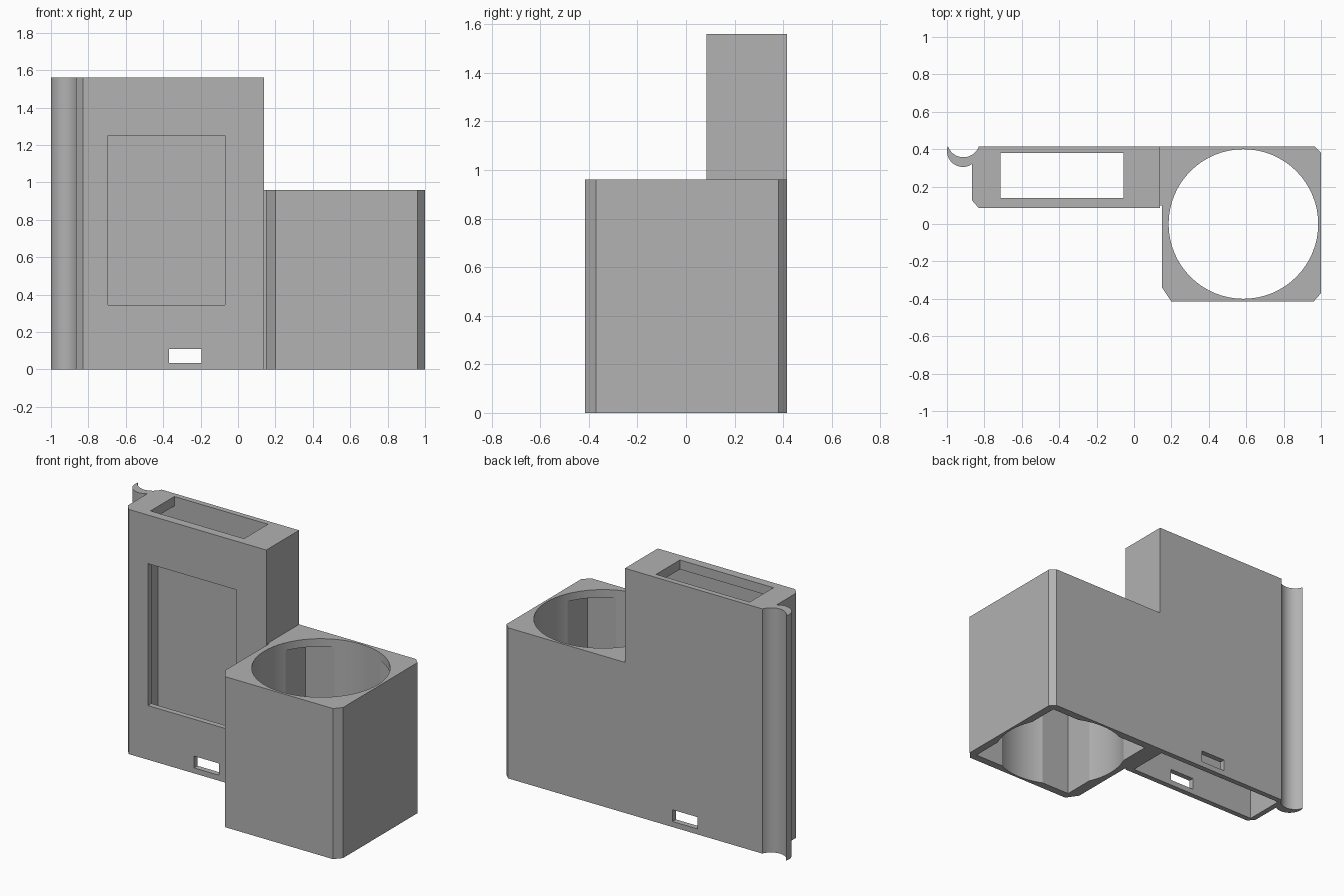
import bpy, bmesh, math

if "Cube" in bpy.data.objects:
    bpy.data.objects.remove(bpy.data.objects["Cube"])

grey = bpy.data.materials.new("plain_grey")
grey.diffuse_color = (0.445, 0.445, 0.445, 1)
grey.use_nodes = True
grey.node_tree.nodes["Principled BSDF"].inputs["Base Color"].default_value = grey.diffuse_color


def prism(name, outline, z0, z1):
    """Extrude a plan outline from z0 to z1."""
    bm = bmesh.new()
    base = bm.faces.new([bm.verts.new((x, y, z0)) for x, y in outline])
    top = bmesh.ops.extrude_face_region(bm, geom=[base])["geom"]
    bmesh.ops.translate(bm, vec=(0, 0, z1 - z0),
                        verts=[v for v in top if isinstance(v, bmesh.types.BMVert)])
    bmesh.ops.recalc_face_normals(bm, faces=bm.faces)
    mesh = bpy.data.meshes.new(name)
    bm.to_mesh(mesh)
    bm.free()
    mesh.materials.append(grey)
    ob = bpy.data.objects.new(name, mesh)
    bpy.context.collection.objects.link(ob)
    return ob


def box(name, x0, x1, y0, y1, z0, z1):
    return prism(name, [(x0, y0), (x1, y0), (x1, y1), (x0, y1)], z0, z1)


def arc(cx, cy, r, a0, a1, n):
    angles = [math.radians(a0 + (a1 - a0) * i / n) for i in range(n + 1)]
    return [(cx + r * math.cos(a), cy + r * math.sin(a)) for a in angles]


def combine(target, other, operation):
    mod = target.modifiers.new("combine", "BOOLEAN")
    mod.operation = operation
    mod.solver = "EXACT"
    mod.object = other
    bpy.context.view_layer.objects.active = target
    bpy.ops.object.modifier_apply(modifier=mod.name)
    bpy.data.objects.remove(other)


# Tall flat case with a curved clip along its back left edge
clip_outer = arc(-0.915, 0.39, 0.085, 163, 306, 20)
clip_inner = arc(-0.912, 0.445, 0.088, 340, 200, 20)
holder = prism("holder_body",
               clip_outer + [(-0.865, 0.125), (-0.83, 0.085), (0.14, 0.085), (0.14, 0.415)]
               + clip_inner, 0, 1.56)

# Lower square cup block with bevelled corners
cup = prism("cup_block",
            [(0.12, 0.1), (0.15, 0.1), (0.15, -0.34), (0.2, -0.415), (0.96, -0.415),
             (1.0, -0.37), (1.0, 0.38), (0.965, 0.415), (0.12, 0.415)], 0, 0.96)
combine(holder, cup, "UNION")

# Case hollow, open below, with a smaller slot through its top
combine(holder, box("case_hollow", -0.83, 0.10, 0.12, 0.38, -0.1, 1.50), "DIFFERENCE")
combine(holder, box("top_slot", -0.715, -0.055, 0.14, 0.38, 1.4, 1.7), "DIFFERENCE")

# Front window, and a small slot through both walls
combine(holder, box("front_window", -0.695, -0.07, 0.0, 0.2, 0.345, 1.25), "DIFFERENCE")
combine(holder, box("cable_slot", -0.37, -0.195, 0.0, 0.5, 0.035, 0.11), "DIFFERENCE")

# Square hollow under the cup rim, and the round hole through everything
combine(holder, box("cup_hollow", 0.22, 0.95, -0.365, 0.365, -0.1, 0.91), "DIFFERENCE")
combine(holder, prism("cup_hole", arc(0.585, 0, 0.4, 0, 354.375, 63), -0.2, 1.2), "DIFFERENCE")

# Smooth curves, sharp corners
bpy.ops.object.select_all(action="DESELECT")
holder.select_set(True)
bpy.context.view_layer.objects.active = holder
bpy.ops.object.shade_smooth_by_angle(angle=math.radians(25))
